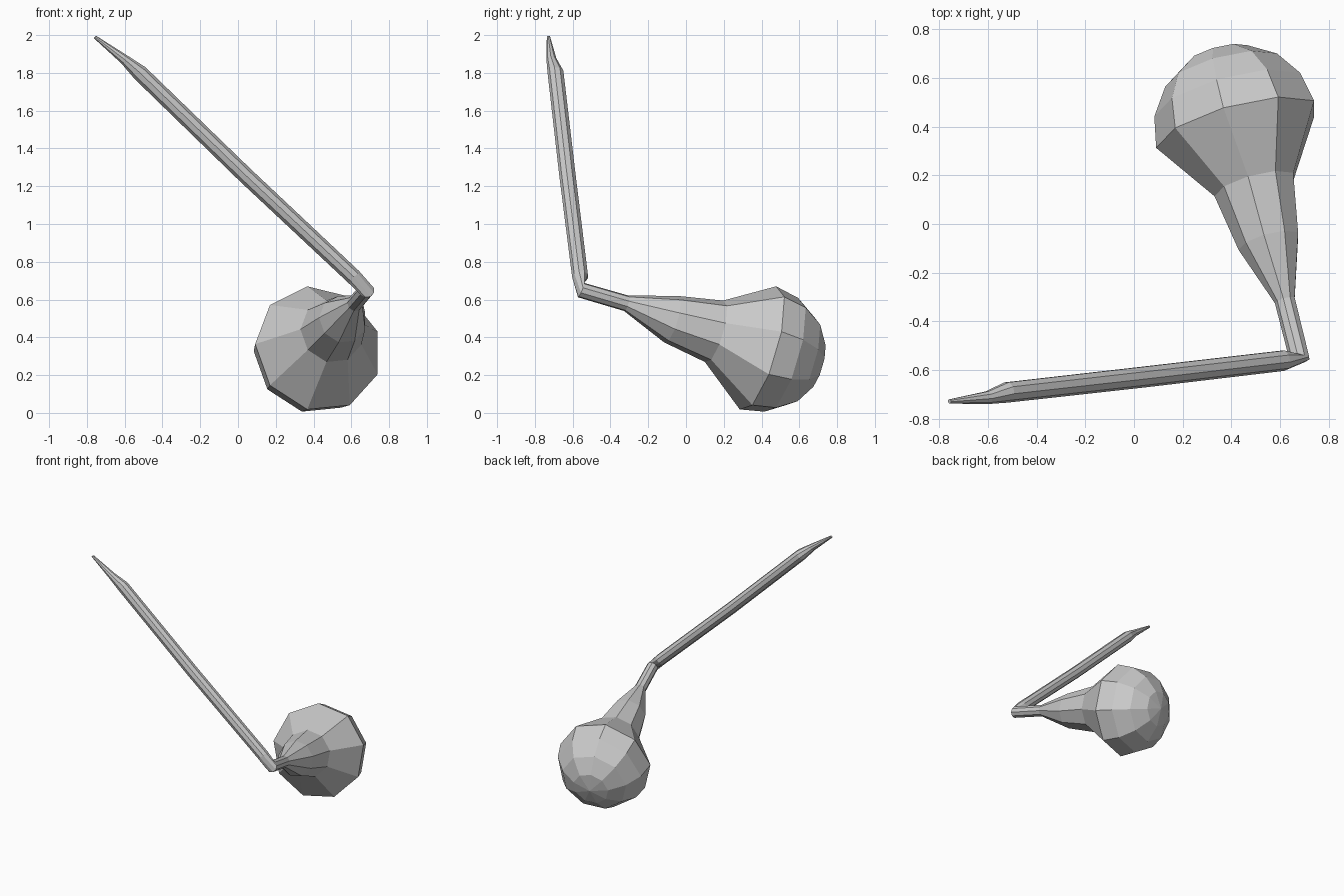
import bpy, bmesh
from math import radians, cos, sin
from mathutils import Vector

if "Cube" in bpy.data.objects:
    bpy.data.objects.remove(bpy.data.objects["Cube"])

SIDES, PHASE = 9, radians(20)
axis = Vector((-0.25, 0.93, -0.275)).normalized()   # elbow towards bulb
bulb = Vector((0.425, 0.395, 0.34))
R = 0.345
stem_dir = Vector((-1.13, -0.13, 1.08)).normalized()
elbow = Vector((0.68, -0.555, 0.65))

# Stations: centre, radius, direction of travel
stations = []
for a in (67.5, 45, 22.5, 0):                       # rounded bulb end
    stations.append((bulb + axis * R * sin(radians(a)), R * cos(radians(a)), -axis))
for c, r in (((0.497, 0.155, 0.43), 0.172),         # shoulder and neck
             ((0.555, -0.075, 0.495), 0.13),
             ((0.62, -0.315, 0.58), 0.043)):
    stations.append((Vector(c), r, -axis))
stations.append((elbow, 0.042, (-axis * 0.85 + stem_dir * 0.15).normalized()))
for c, r in (((0.612, -0.56, 0.72), 0.043),         # long stem and pointed tip
             ((0.04, -0.627, 1.257), 0.044),
             ((-0.52, -0.69, 1.80), 0.043),
             ((-0.60, -0.712, 1.87), 0.027),
             ((-0.757, -0.728, 1.99), 0.009)):
    stations.append((Vector(c), r, stem_dir))

# Loft rings along the stations, carrying the frame round the bend
bm = bmesh.new()
u = Vector((1, 0, 0))
u = (u - axis * u.dot(axis)).normalized()
prev = -axis
rings = []
for c, r, t in stations:
    u = prev.rotation_difference(t) @ u
    v = t.cross(u)
    prev = t
    rings.append([bm.verts.new(c + r * (u * cos(PHASE + k * radians(360 / SIDES))
                                        + v * sin(PHASE + k * radians(360 / SIDES))))
                  for k in range(SIDES)])
for a, b in zip(rings, rings[1:]):
    for k in range(SIDES):
        n = (k + 1) % SIDES
        bm.faces.new((a[k], a[n], b[n], b[k]))

# Bulb pole and tip cap
pole = bm.verts.new(bulb + axis * R)
for k in range(SIDES):
    bm.faces.new((pole, rings[0][(k + 1) % SIDES], rings[0][k]))
bm.faces.new(rings[-1])
bmesh.ops.recalc_face_normals(bm, faces=bm.faces)

mesh = bpy.data.meshes.new("bulb_with_bent_stem")
bm.to_mesh(mesh)
bm.free()
bpy.context.collection.objects.link(bpy.data.objects.new("bulb_with_bent_stem", mesh))
